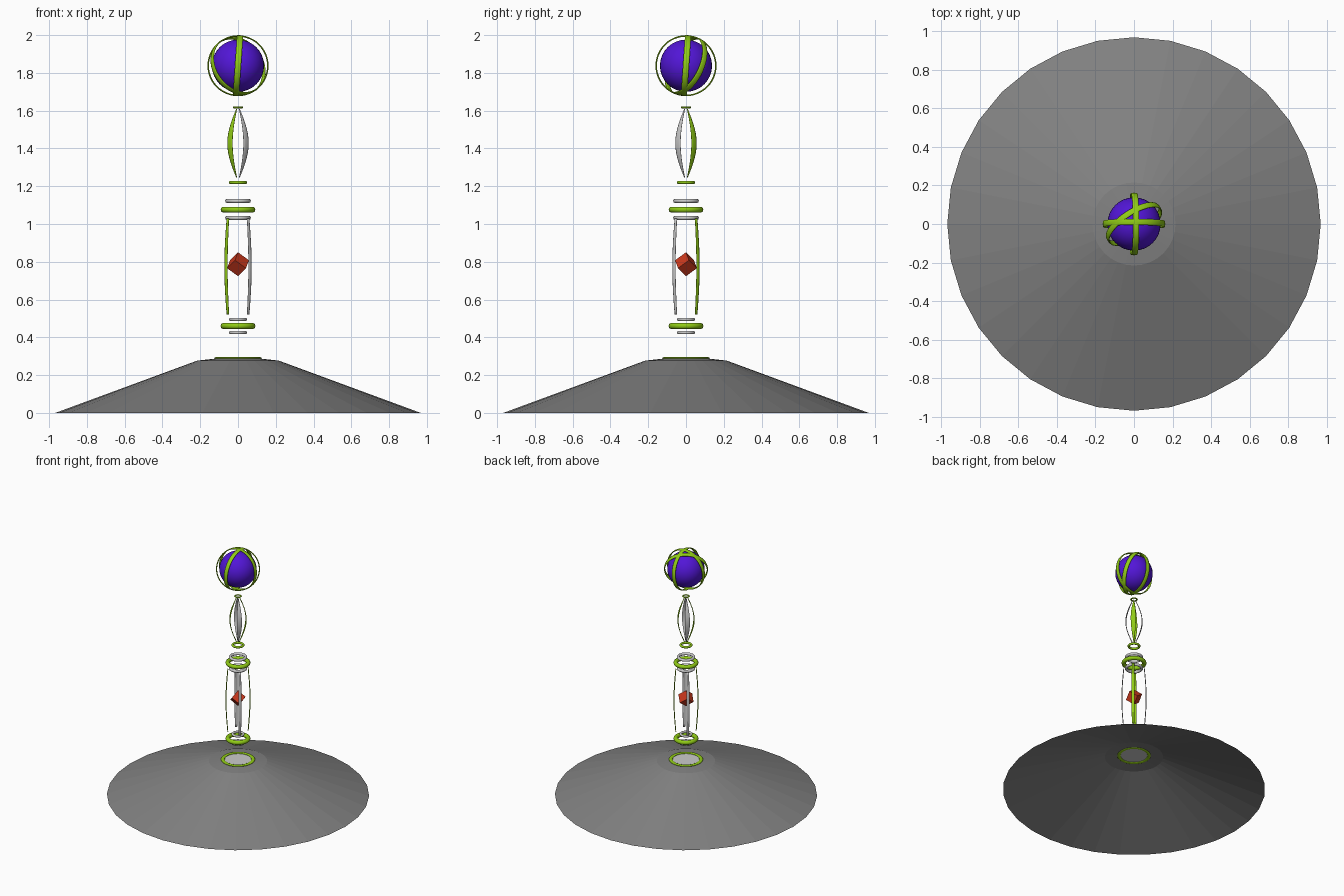
import bpy, bmesh, math
from math import sin, cos, pi, tau, radians
from mathutils import Vector, Euler

if "Cube" in bpy.data.objects:
    bpy.data.objects.remove(bpy.data.objects["Cube"], do_unlink=True)


def material(name, rgb):
    m = bpy.data.materials.new(name)
    m.use_nodes = True
    m.diffuse_color = (*rgb, 1)
    m.node_tree.nodes["Principled BSDF"].inputs["Base Color"].default_value = (*rgb, 1)
    return m


stone = material("dark grey", (0.22, 0.22, 0.22))
silver = material("light grey", (0.6, 0.6, 0.6))
green = material("lime green", (0.28, 0.6, 0.008))
purple = material("violet", (0.085, 0.008, 0.68))
red = material("red", (0.6, 0.04, 0.012))


def finish(name, bm, mat, smooth=True, recalc=True):
    if recalc:
        bmesh.ops.recalc_face_normals(bm, faces=bm.faces)
    me = bpy.data.meshes.new(name)
    bm.to_mesh(me)
    bm.free()
    me.materials.append(mat)
    ob = bpy.data.objects.new(name, me)
    bpy.context.collection.objects.link(ob)
    for p in me.polygons:
        p.use_smooth = smooth
    return ob


def tube(name, frames, closed, mat, sides=10):
    """Sweep an elliptical section through (centre, half axis, half axis) frames."""
    bm = bmesh.new()
    loops = [[bm.verts.new(c + a * cos(tau * k / sides) + b * sin(tau * k / sides))
              for k in range(sides)] for c, a, b in frames]
    pairs = list(zip(loops, loops[1:]))
    if closed:
        pairs.append((loops[-1], loops[0]))
    else:
        bm.faces.new(loops[0])
        bm.faces.new(loops[-1])
    for p, q in pairs:
        for k in range(sides):
            j = (k + 1) % sides
            bm.faces.new((p[k], p[j], q[j], q[k]))
    return finish(name, bm, mat)


def ring(name, z, outer, radial, axial, mat, normal=(0, 0, 1)):
    """Torus with an elliptical section, given by its half sizes."""
    frames = []
    for i in range(48):
        d = Vector((cos(tau * i / 48), sin(tau * i / 48), 0))
        frames.append((d * (outer - radial), d * radial, Vector((0, 0, axial))))
    ob = tube(name, frames, True, mat)
    ob.location.z = z
    ob.rotation_euler = Vector(normal).to_track_quat('Z', 'Y').to_euler()
    return ob


def stave(name, angle, z0, z1, r_end, r_mid, w_end, w_mid, thick, mat, steps=20):
    """Upright strip bowed outward, facing away from the axis."""
    out = Vector((cos(angle), sin(angle), 0))
    side = Vector((-sin(angle), cos(angle), 0))
    frames = []
    for i in range(steps + 1):
        t = i / steps
        s = sin(pi * t)
        c = out * (r_end + (r_mid - r_end) * s) + Vector((0, 0, z0 + (z1 - z0) * t))
        frames.append((c, out * thick, side * (w_end + (w_mid - w_end) * s)))
    return tube(name, frames, False, mat)


def sheet(name, profile, mat, sides=32):
    """Open surface of revolution from (radius, z) points."""
    bm = bmesh.new()
    loops = [[bm.verts.new((r * cos(tau * k / sides), r * sin(tau * k / sides), z))
              for k in range(sides)] for r, z in profile]
    if len(loops) == 1:
        bm.faces.new(loops[0])
    for p, q in zip(loops, loops[1:]):
        for k in range(sides):
            j = (k + 1) % sides
            bm.faces.new((p[k], p[j], q[j], q[k]))
    return finish(name, bm, mat, smooth=False, recalc=False)


# Hollow base with its trimmed light disc
sheet("base_shell", [(0.967, 0), (0.215, 0.277), (0.115, 0.288)], stone)
ring("base_trim", 0.29, 0.126, 0.014, 0.006, green)
sheet("base_disc", [(0.113, 0.289)], silver)

# Stacked collars
ring("lower_collar_bottom", 0.425, 0.048, 0.009, 0.009, silver)
ring("lower_collar", 0.46, 0.092, 0.017, 0.017, green)
ring("lower_collar_top", 0.495, 0.048, 0.009, 0.009, silver)
ring("upper_collar_bottom", 1.032, 0.068, 0.011, 0.011, silver)
ring("upper_collar", 1.076, 0.092, 0.016, 0.016, green)
ring("upper_collar_top", 1.122, 0.068, 0.011, 0.011, silver)
ring("spindle_lower_ring", 1.22, 0.048, 0.009, 0.009, green)
ring("spindle_upper_ring", 1.617, 0.028, 0.006, 0.005, green)

# Cage bars and spindle leaves on the diagonals, in alternating colours
for i in range(4):
    a = radians(45 + 90 * i)
    mat = silver if i % 2 else green
    stave(f"cage_bar_{i + 1}", a, 0.52, 1.03, 0.076, 0.09, 0.009, 0.012, 0.003, mat)
    stave(f"spindle_leaf_{i + 1}", a, 1.245, 1.61, 0.01, 0.06, 0.002, 0.02, 0.003, mat)

# Tilted cube floating in the cage
bm = bmesh.new()
bmesh.ops.create_cube(bm, size=0.073)
cube = finish("core_cube", bm, red, smooth=False)
cube.location.z = 0.787
cube.rotation_euler = Euler((radians(45), radians(35), radians(15)))

# Orb with three band rings
bm = bmesh.new()
bmesh.ops.create_uvsphere(bm, u_segments=32, v_segments=16, radius=0.138)
orb = finish("orb", bm, purple)
orb.location.z = 1.838
tilt = sin(radians(4))
for i, n in enumerate([(0, 1, -tilt), (1, 0, -tilt), (-0.5, 0.77, -0.38)]):
    ring(f"orb_band_{i + 1}", 1.838, 0.162, 0.004, 0.017, green, n)
